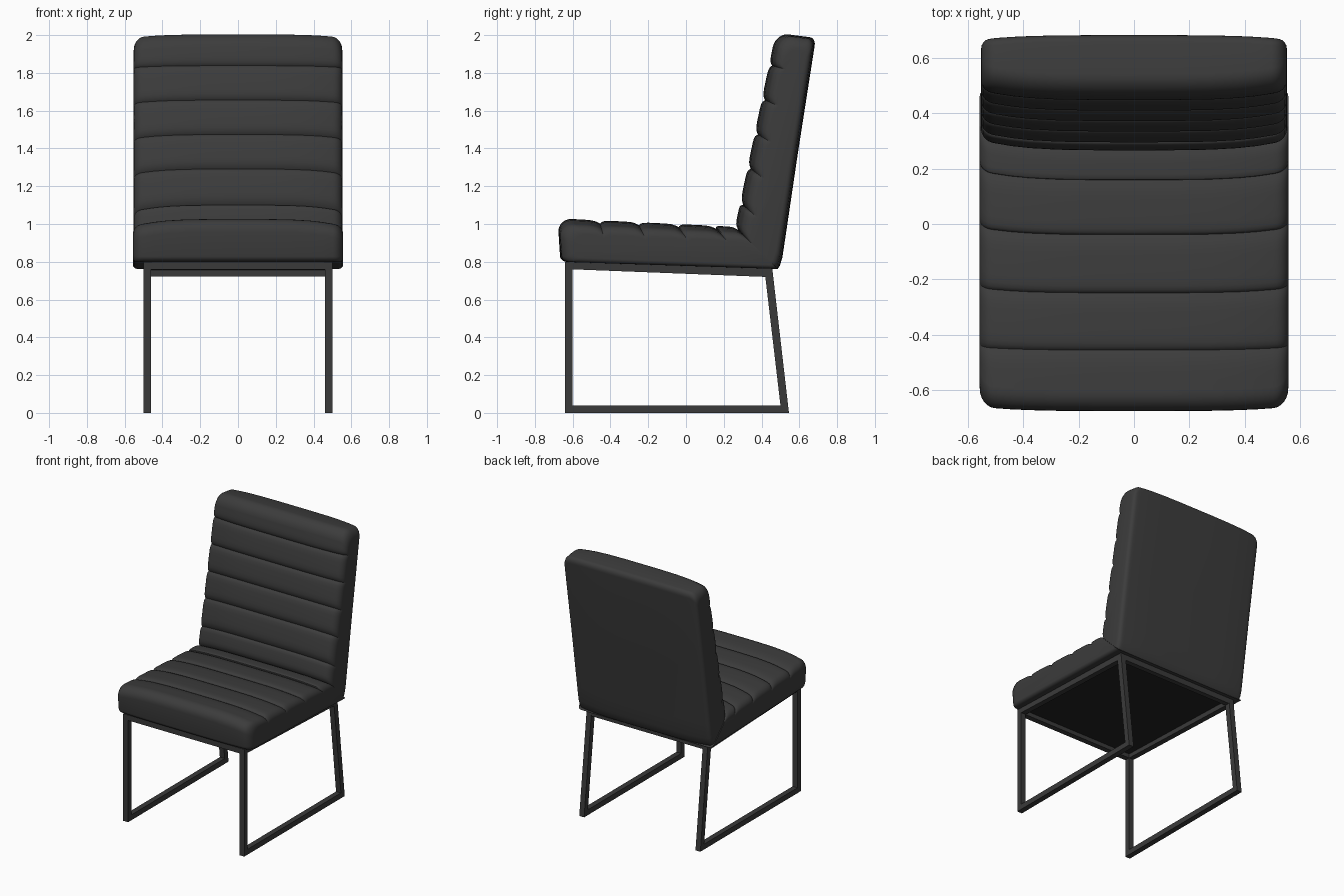
import bpy, bmesh, math
from mathutils import Vector

cube = bpy.data.objects.get("Cube")
if cube:
    bpy.data.objects.remove(cube, do_unlink=True)


def material(name, rgb):
    m = bpy.data.materials.new(name)
    m.use_nodes = True
    m.diffuse_color = (*rgb, 1)
    bsdf = m.node_tree.nodes["Principled BSDF"]
    bsdf.inputs["Base Color"].default_value = (*rgb, 1)
    bsdf.inputs["Roughness"].default_value = 0.7
    return m


leather = material("charcoal leather", (0.045, 0.045, 0.045))
metal = material("dark metal", (0.042, 0.042, 0.042))
lining = material("black lining", (0.018, 0.018, 0.018))


def finish(bm, name, mat, smooth=False):
    bmesh.ops.recalc_face_normals(bm, faces=bm.faces)
    mesh = bpy.data.meshes.new(name)
    bm.to_mesh(mesh)
    bm.free()
    mesh.materials.append(mat)
    ob = bpy.data.objects.new(name, mesh)
    bpy.context.collection.objects.link(ob)
    if smooth:
        bpy.ops.object.select_all(action="DESELECT")
        ob.select_set(True)
        bpy.context.view_layer.objects.active = ob
        bpy.ops.object.shade_smooth_by_angle(angle=math.radians(40))
    return ob


def round_off(x, half, r):
    """Drop of a quarter circle of radius r that ends at x = half."""
    d = min(max(0, abs(x) - (half - r)), r)
    return r - math.sqrt(r * r - d * d)


THICK = 0.24
STEPS = (0, .03, .08, .16, .3, .5, .7, .84, .92, .97)
ARC = [math.radians(a) for a in (15, 30, 45, 60, 75, 90)]


def cushion(name, corners, half, seams, r_top, r_low, low_crown, belly):
    """Channelled cushion: a side section lofted across the width.
    corners (y, z): crease low, outer low, outer high, crease high."""
    a, b, c, d = [Vector(p) for p in corners]
    length = (c - d).length

    def place(p, q):
        u, v = p / length, q / THICK
        return a.lerp(b, u).lerp(d.lerp(c, u), v)

    def section(x):
        s4 = (abs(x) / half) ** 4
        top = THICK - 0.04 * s4 - round_off(x, half, 0.04)
        low = low_crown * s4 + round_off(x, half, 0.025)
        end = length - 0.012 * s4 - round_off(x, half, 0.055)
        marks = [0] + [s * length for s in seams] + [end - r_top]
        pts = []
        # Padded channels, with a sharp valley at every seam
        for i in range(len(marks) - 1):
            last = i == len(marks) - 2
            for f in STEPS:
                g = f / 2 if last else f
                groove = 0.018 * abs(2 * g - 1) ** 6
                pts.append((marks[i] + f * (marks[i + 1] - marks[i]), top - groove))
        pts.append((end - r_top, top))
        # Rounded outer end
        pts += [(end - r_top + r_top * math.sin(t), top - r_top + r_top * math.cos(t)) for t in ARC]
        pts += [(end - r_low + r_low * math.cos(t), low + r_low - r_low * math.sin(t))
                for t in [0] + ARC]
        pts += [(length * k, low - belly * w) for k, w in ((.5, .4), (.15, .9), (.06, 1), (.02, .6), (0, 0))]
        return [(x, *place(p, q)) for p, q in pts]

    right = [half * f for f in (.25, .5, .68, .8)]
    right += [half - 0.055 + 0.055 * math.sin(t) for t in [0] + ARC]
    stations = [-x for x in reversed(right)] + [0] + right
    bm = bmesh.new()
    rings = [[bm.verts.new(p) for p in section(x)] for x in stations]
    n = len(rings[0])
    for r0, r1 in zip(rings, rings[1:]):
        for i in range(n):
            j = (i + 1) % n
            bm.faces.new((r0[i], r0[j], r1[j], r1[i]))
    bm.faces.new(rings[0])
    bm.faces.new(rings[-1])
    return finish(bm, name, leather, True)


# Seat and backrest share a mitred crease
crease_low, crease_high = (0.485, 0.762), (0.26, 0.985)
cushion("seat_cushion", (crease_low, (-0.665, 0.80), (-0.68, 1.03), crease_high),
        0.557, (.122, .33, .55, .766), 0.075, 0.03, 0.0, 0.0)
cushion("backrest_cushion", (crease_low, (0.688, 1.985), (0.475, 2.012), crease_high),
        0.552, (.126, .31, .485, .66, .835), 0.075, 0.035, 0.015, 0.014)


def side_frame():
    """Closed loop of square tube: sled runner, two legs and top rail."""
    outer = [(-.64, 0), (.545, 0), (.457, .763), (-.64, .80)]
    inner = [(-.60, .04), (.50, .04), (.42, .72), (-.60, .76)]
    bm = bmesh.new()
    loops = [[bm.verts.new((0.46, y, z)) for y, z in l] for l in (outer, inner)]
    for i in range(4):
        j = (i + 1) % 4
        bm.faces.new((loops[0][i], loops[0][j], loops[1][j], loops[1][i]))
    ext = bmesh.ops.extrude_face_region(bm, geom=bm.faces[:])
    moved = [v for v in ext["geom"] if isinstance(v, bmesh.types.BMVert)]
    bmesh.ops.translate(bm, verts=moved, vec=(0.04, 0, 0))
    ob = finish(bm, "side_frames", metal)
    ob.modifiers.new("Mirror", "MIRROR")


def block(name, lo, hi, mat, tilt=0):
    lo, hi = Vector(lo), Vector(hi)
    bm = bmesh.new()
    bmesh.ops.create_cube(bm, size=1)
    bmesh.ops.scale(bm, verts=bm.verts, vec=hi - lo)
    ob = finish(bm, name, mat)
    ob.location = (lo + hi) / 2
    ob.rotation_euler.x = tilt


side_frame()
block("front_rail", (-.46, -.64, .76), (.46, -.60, .80), metal)
block("rear_rail", (-.46, .42, .722), (.46, .457, .764), metal)
# Thin lining under the seat, following its slope
block("seat_lining", (-.46, -.61, .774), (.46, .43, .782), lining, math.atan2(-.038, 1.15))
